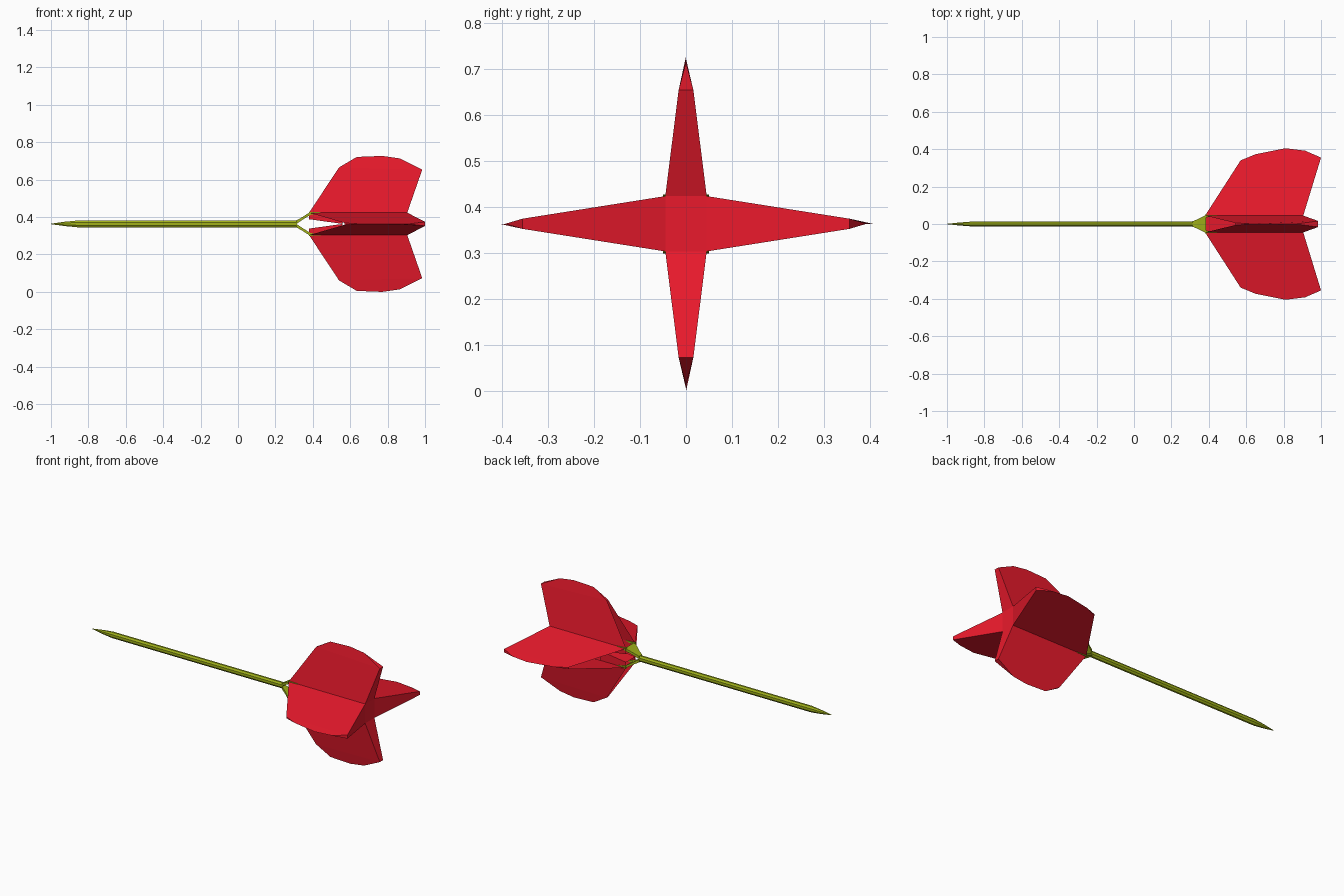
import bpy, bmesh, math

if "Cube" in bpy.data.objects:
    bpy.data.objects.remove(bpy.data.objects["Cube"])

CZ = 0.3635  # height of the long axis


def material(name, rgb):
    m = bpy.data.materials.new(name)
    m.diffuse_color = (*rgb, 1)
    m.use_nodes = True
    m.node_tree.nodes["Principled BSDF"].inputs["Base Color"].default_value = m.diffuse_color
    return m


RED = material("red", (0.82, 0.01, 0.025))
GREEN = material("green", (0.36, 0.45, 0.01))


def finish(bm, name, mat):
    bmesh.ops.remove_doubles(bm, verts=bm.verts, dist=1e-5)
    bmesh.ops.recalc_face_normals(bm, faces=bm.faces)
    me = bpy.data.meshes.new(name)
    bm.to_mesh(me)
    bm.free()
    me.materials.append(mat)
    ob = bpy.data.objects.new(name, me)
    bpy.context.collection.objects.link(ob)
    return ob


def face(bm, pts):
    bm.faces.new([bm.verts.new(p) for p in pts])


def fin(bm, place, base, front, tail, crest):
    """Hollow wedge: points are (x, reach, half thickness); leading side stays open."""
    (b0, b1) = base

    def p(v, side):
        return place(v[0], v[1], v[2] * side)

    for s in (1, -1):
        face(bm, [p(v, s) for v in (b0, front, tail, b1)])
        face(bm, [p(front, s)] + [p(c, s) for c in crest] + [p(tail, s)])
    face(bm, [p(b1, 1), p(b1, -1), p(tail, -1), p(tail, 1)])
    face(bm, [p(tail, 1), p(tail, -1), p(crest[-1], 1)])
    face(bm, [p(front, 1), p(front, -1), p(crest[0], 1)])


# Four fins forming a star, plus the flat centre at the rear
bm = bmesh.new()
for s in (1, -1):
    fin(bm, lambda x, r, h: (x, h, CZ + s * r),
        [(.38, .06, .045), (.905, .06, .045)],
        (.54, .302, .006), (.985, .29, .016),
        [(.635, .358, 0), (.77, .3635, 0), (.865, .35, 0)])
    fin(bm, lambda x, r, h: (x, s * r, CZ + h),
        [(.38, .045, .06), (.905, .045, .06)],
        (.57, .34, .005), (1.0, .355, .011),
        [(.65, .373, 0), (.81, .405, 0), (.915, .392, 0)])
face(bm, [(.905, y * .045, CZ + z * .06) for y, z in ((-1, -1), (1, -1), (1, 1), (-1, 1))])
finish(bm, "fins", RED)

# Inner ramps that close the throat behind the stem
for s, name in ((1, "upper_ramp"), (-1, "lower_ramp")):
    bm = bmesh.new()
    face(bm, [(.38, -.045, CZ + s * .025), (.38, .045, CZ + s * .025),
              (.56, .045, CZ), (.56, -.045, CZ)])
    for y in (-.045, .045):
        face(bm, [(.38, y, CZ + s * .025), (.38, y, CZ + s * .06), (.56, y, CZ + s * .06), (.56, y, CZ)])
    finish(bm, name, RED)

# Stem: octagonal rod tapering to a point
bm = bmesh.new()
rings = []
for x, k in ((-.999, .08), (-.93, .62), (-.86, 1), (.315, 1)):
    rings.append([bm.verts.new((x, .0145 * k * math.cos(a), CZ + .0195 * k * math.sin(a)))
                  for a in [math.radians(22.5 + 45 * i) for i in range(8)]])
for a, b in zip(rings, rings[1:]):
    for i in range(8):
        j = (i + 1) % 8
        bm.faces.new((a[i], a[j], b[j], b[i]))
bm.faces.new(rings[0])
bm.faces.new(rings[-1])
finish(bm, "stem", GREEN)


def bar(bm, a, b):
    """Solid between two four-point ends."""
    va = [bm.verts.new(p) for p in a]
    vb = [bm.verts.new(p) for p in b]
    bm.faces.new(va)
    bm.faces.new(vb)
    for i in range(4):
        j = (i + 1) % 4
        bm.faces.new((va[i], va[j], vb[j], vb[i]))


# Calyx: flared plates above and below, with a sepal spike at each corner
bm = bmesh.new()


def rect(x, y0, y1, z0, z1):
    return [(x, y0, CZ + z0), (x, y1, CZ + z0), (x, y1, CZ + z1), (x, y0, CZ + z1)]


for s in (1, -1):
    bar(bm, rect(.312, -.014, .014, 0, s * .019), rect(.34, -.025, .025, s * .019, s * .034))
    bar(bm, rect(.34, -.025, .025, s * .019, s * .034), rect(.385, -.049, .049, s * .047, s * .063))
    for t in (1, -1):
        bar(bm, rect(.38, t * .034, t * .05, s * .047, s * .064),
            rect(.445, t * .044, t * .047, s * .058, s * .062))
finish(bm, "calyx", GREEN)
